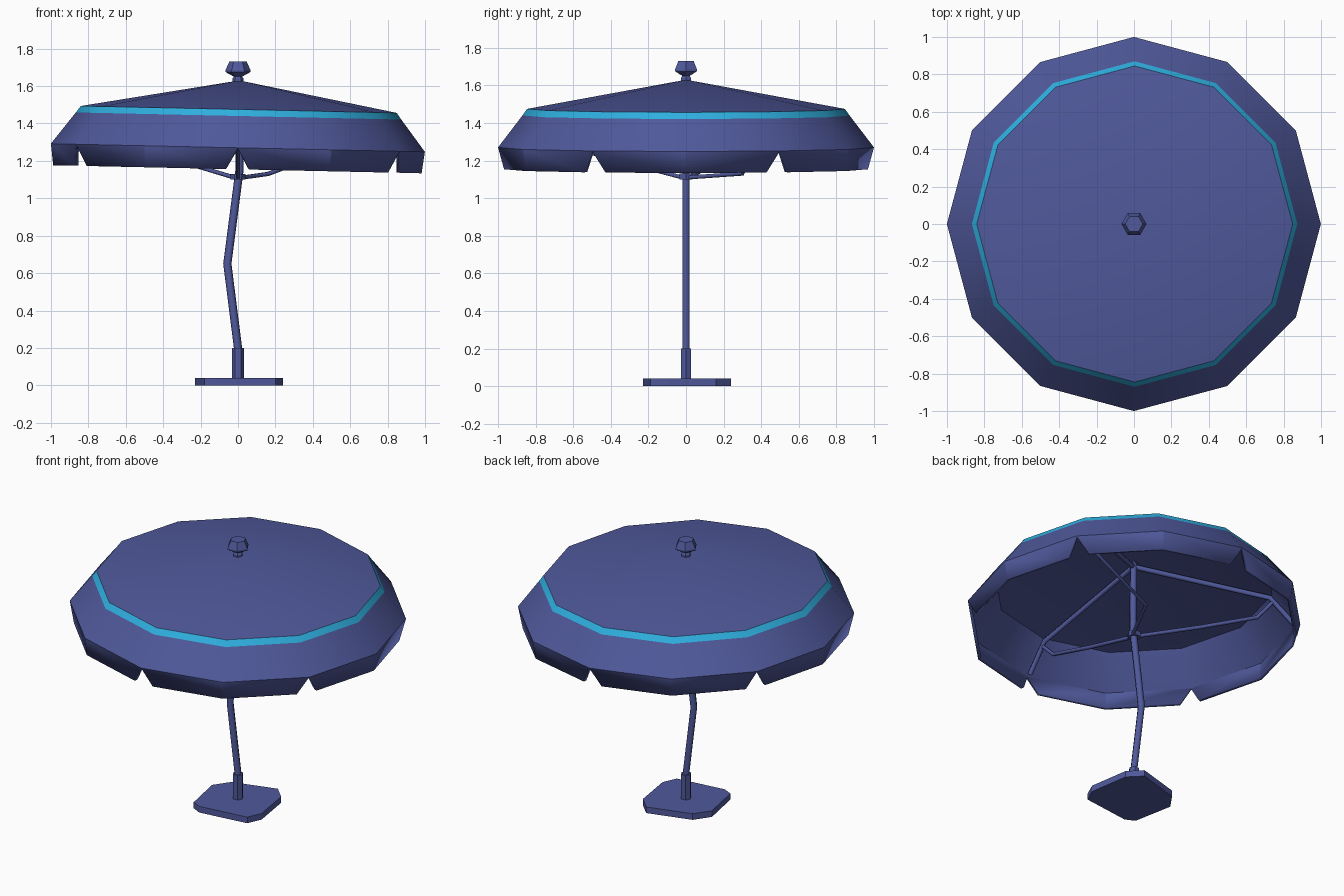
import bpy, bmesh, math
from mathutils import Matrix, Vector

cube = bpy.data.objects.get("Cube")
if cube:
    bpy.data.objects.remove(cube, do_unlink=True)


def make_material(name, color):
    mat = bpy.data.materials.new(name)
    mat.use_nodes = True
    mat.diffuse_color = (*color, 1)
    mat.node_tree.nodes["Principled BSDF"].inputs["Base Color"].default_value = (*color, 1)
    return mat


BLUE = make_material("indigo", (0.08, 0.10, 0.33))
CYAN = make_material("cyan", (0.028, 0.43, 0.74))

# The whole shade leans slightly toward +x
PIVOT = Matrix.Translation((0, 0, 1.3))
TILT = PIVOT @ Matrix.Rotation(math.radians(1.25), 4, "Y") @ PIVOT.inverted()


def polar(radius, degrees, z):
    a = math.radians(degrees)
    return Vector((radius * math.cos(a), radius * math.sin(a), z))


def add_mesh(name, bm, mats=(BLUE,)):
    bmesh.ops.recalc_face_normals(bm, faces=bm.faces)
    mesh = bpy.data.meshes.new(name)
    bm.to_mesh(mesh)
    bm.free()
    for m in mats:
        mesh.materials.append(m)
    obj = bpy.data.objects.new(name, mesh)
    bpy.context.collection.objects.link(obj)
    return obj


def lathe(name, profile, sides=6):
    """Closed solid of a few flat sides from (radius, z) points."""
    bm = bmesh.new()
    rings = [[bm.verts.new(polar(r, 360 * i / sides, z)) for i in range(sides)]
             for r, z in profile]
    for low, high in zip(rings, rings[1:]):
        for i in range(sides):
            j = (i + 1) % sides
            bm.faces.new((low[i], low[j], high[j], high[i]))
    bm.faces.new(rings[0])
    bm.faces.new(rings[-1])
    return add_mesh(name, bm)


def tube(name, points, radius):
    """Six-sided rod along a path of straight pieces."""
    curve = bpy.data.curves.new(name, "CURVE")
    curve.dimensions = "3D"
    curve.bevel_depth = radius
    curve.bevel_resolution = 1
    curve.use_fill_caps = True
    spline = curve.splines.new("POLY")
    spline.points.add(len(points) - 1)
    for p, co in zip(spline.points, points):
        p.co = (*co, 1)
    curve.materials.append(BLUE)
    obj = bpy.data.objects.new(name, curve)
    bpy.context.collection.objects.link(obj)
    return obj


# Canopy: shallow roof, cyan band, steep slope and a notched hanging skirt
SIDES = 12
STEP = 360 / SIDES
bm = bmesh.new()
apex = bm.verts.new((0, 0, 1.63))
rings = [[bm.verts.new(polar(r, STEP * i, z)) for i in range(SIDES)]
         for r, z in ((0.845, 1.475), (0.87, 1.44), (1.0, 1.27))]
hem = [polar(0.985, STEP * i, 1.155) for i in range(SIDES)]
mid_hem = {i: bm.verts.new(hem[i]) for i in range(0, SIDES, 2)}
for i in range(SIDES):
    j = (i + 1) % SIDES
    bm.faces.new((apex, rings[0][i], rings[0][j]))
    for k in range(2):
        face = bm.faces.new((rings[k][i], rings[k + 1][i], rings[k + 1][j], rings[k][j]))
        face.material_index = 1 if k == 0 else 0
    # Odd corners are cut away into V notches
    a = mid_hem[i] if i in mid_hem else bm.verts.new(hem[i].lerp(hem[j], 0.13))
    b = mid_hem[j] if j in mid_hem else bm.verts.new(hem[j].lerp(hem[i], 0.13))
    bm.faces.new((rings[2][i], a, b, rings[2][j]))
bm.transform(TILT)
canopy = add_mesh("canopy", bm, (BLUE, CYAN))
solid = canopy.modifiers.new("cloth_thickness", "SOLIDIFY")
solid.thickness = 0.02
solid.offset = -1
solid.material_offset = -1
bpy.ops.object.select_all(action="DESELECT")
canopy.select_set(True)
bpy.context.view_layer.objects.active = canopy
bpy.ops.object.shade_smooth_by_angle(angle=math.radians(25.5))

# Ribs under the cloth, with one braced strut each; the first strut is bent
for n, angle in enumerate((30, 150, 270), 1):
    rib = [polar(r, angle, z) for r, z in ((0, 1.58), (0.82, 1.435), (0.96, 1.27))]
    tube(f"rib_{n}", [TILT @ p for p in rib], 0.016)
    elbow = Vector((0.16, 0.3, 1.13)) if n == 1 else polar(0.4, angle, 1.21)
    strut = [polar(0.02, angle, 1.11), elbow, polar(0.74, angle, 1.31),
             TILT @ polar(0.84, angle, 1.41)]
    tube(f"strut_{n}", strut, 0.012)

# Bent pole, hub and finial
tube("pole", [(0, 0, 0.03), (0, 0, 0.2), (-0.057, 0, 0.65),
              (0.008, 0, 1.15), (0.004, 0, 1.61)], 0.022)
lathe("strut_hub", [(0.04, 1.1), (0.04, 1.13)])
lathe("finial", [(0.03, 1.6), (0.03, 1.64), (0.022, 1.65),
                 (0.067, 1.675), (0.067, 1.685), (0.047, 1.73)])

# Sleeve and irregular slab foot
lathe("pole_sleeve", [(0.032, 0.03), (0.032, 0.2)])
outline = [(-0.12, -0.23), (0.2, -0.19), (0.24, -0.1), (0.2, 0.16),
           (0.12, 0.24), (-0.16, 0.16), (-0.23, 0.06), (-0.18, -0.2)]
bm = bmesh.new()
slab = bm.faces.new([bm.verts.new((x, y, 0)) for x, y in outline])
top = bmesh.ops.extrude_face_region(bm, geom=[slab])["geom"]
bmesh.ops.translate(bm, vec=(0, 0, 0.04),
                    verts=[v for v in top if isinstance(v, bmesh.types.BMVert)])
add_mesh("base_slab", bm)
